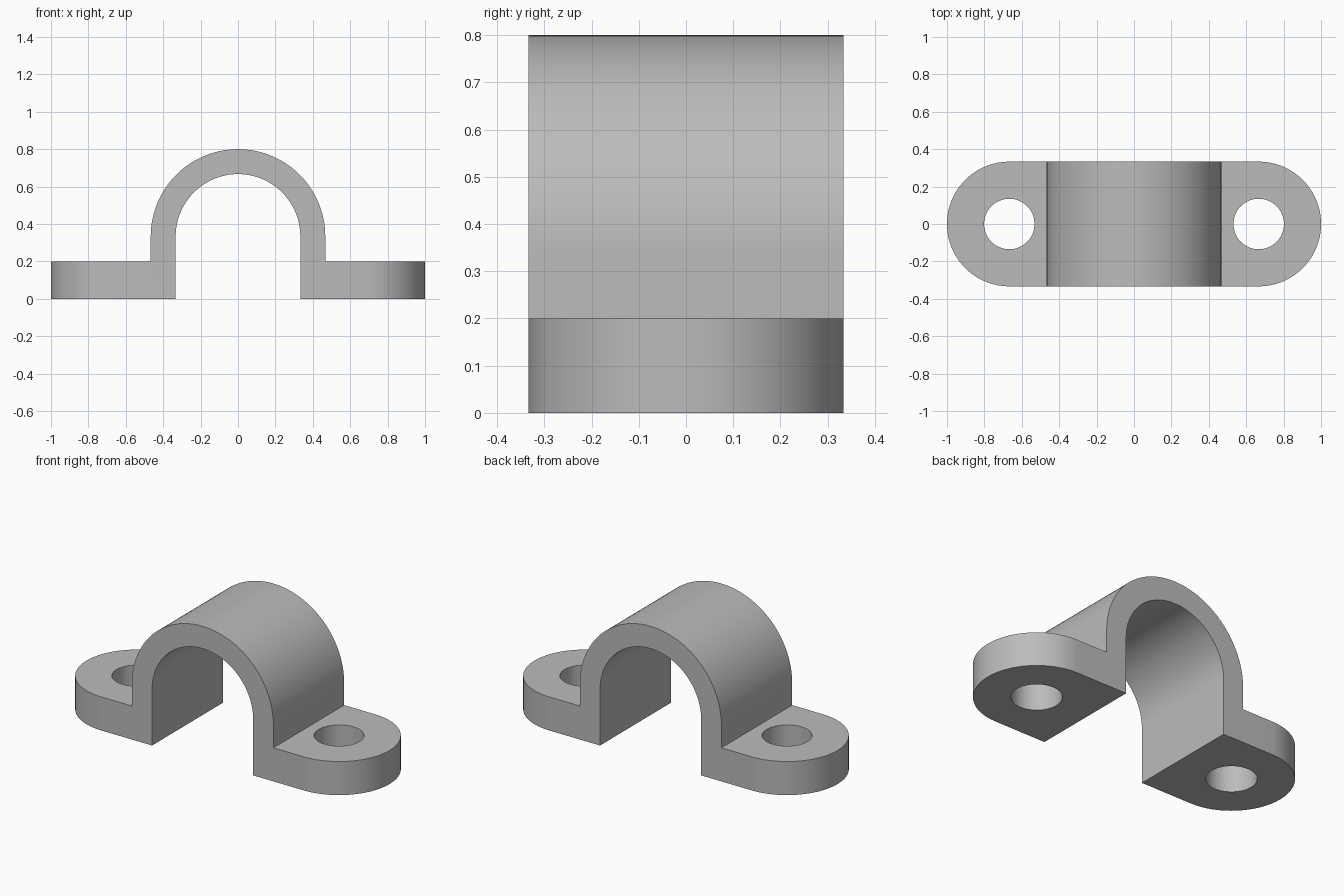
import bpy
import bmesh
from math import cos, sin, pi
from mathutils import Vector

if "Cube" in bpy.data.objects:
    bpy.data.objects.remove(bpy.data.objects["Cube"], do_unlink=True)

INNER = 1 / 3        # inner arch radius, also half depth and arch centre height
OUTER = 1.4 / 3      # outer arch radius
TAB_X = 2 / 3        # screw hole and tab end centre
TAB_H = 0.2
HOLE = 0.135

steel = bpy.data.materials.new("plain_grey")
steel.use_nodes = True
grey = (0.5, 0.5, 0.5, 1)
steel.diffuse_color = grey
steel.node_tree.nodes["Principled BSDF"].inputs["Base Color"].default_value = grey


def arc(cx, cy, radius, start, end, steps=64):
    """Points along an arc, both ends included."""
    angles = [start + (end - start) * i / steps for i in range(steps + 1)]
    return [(cx + radius * cos(a), cy + radius * sin(a)) for a in angles]


def prism(name, points, offset):
    """Extrude a closed outline of 3D points along an offset."""
    bm = bmesh.new()
    face = bm.faces.new([bm.verts.new(p) for p in points])
    ext = bmesh.ops.extrude_face_region(bm, geom=[face], use_keep_orig=True)
    top = [v for v in ext["geom"] if isinstance(v, bmesh.types.BMVert)]
    bmesh.ops.translate(bm, verts=top, vec=Vector(offset))
    bmesh.ops.recalc_face_normals(bm, faces=bm.faces[:])
    mesh = bpy.data.meshes.new(name)
    bm.to_mesh(mesh)
    bm.free()
    mesh.materials.append(steel)
    obj = bpy.data.objects.new(name, mesh)
    bpy.context.collection.objects.link(obj)
    return obj


# Strap: front profile of arch and tabs, extruded past the final depth
profile = [(-1.2, 0), (-1.2, TAB_H), (-OUTER, TAB_H)]
profile += arc(0, INNER, OUTER, pi, 0)
profile += [(OUTER, TAB_H), (1.2, TAB_H), (1.2, 0), (INNER, 0)]
profile += arc(0, INNER, INNER, 0, pi)
profile += [(-INNER, 0)]
strap = prism("pipe_strap", [(x, -0.5, z) for x, z in profile], (0, 1, 0))

# Rounded plan outline that trims the strap
plan = arc(TAB_X, 0, INNER, -pi / 2, pi / 2) + arc(-TAB_X, 0, INNER, pi / 2, 1.5 * pi)
cutters = [("INTERSECT", prism("plan_cutter", [(x, y, -0.5) for x, y in plan], (0, 0, 2)))]

# Screw holes
for side in (-1, 1):
    ring = arc(side * TAB_X, 0, HOLE, 0, 2 * pi)[:-1]
    hole = prism("hole_cutter", [(x, y, -0.5) for x, y in ring], (0, 0, 2))
    cutters.append(("DIFFERENCE", hole))

for operation, cutter in cutters:
    cutter.hide_render = True
    mod = strap.modifiers.new(cutter.name, "BOOLEAN")
    mod.operation = operation
    mod.solver = "EXACT"
    mod.object = cutter

# Bake the cuts and drop the cutters
bpy.context.view_layer.update()
baked = bpy.data.meshes.new_from_object(strap.evaluated_get(bpy.context.evaluated_depsgraph_get()))
strap.modifiers.clear()
strap.data = baked
baked.name = "pipe_strap"
for _, cutter in cutters:
    bpy.data.objects.remove(cutter, do_unlink=True)

bpy.ops.object.select_all(action="DESELECT")
strap.select_set(True)
bpy.context.view_layer.objects.active = strap
bpy.ops.object.shade_smooth_by_angle(angle=pi / 6)
